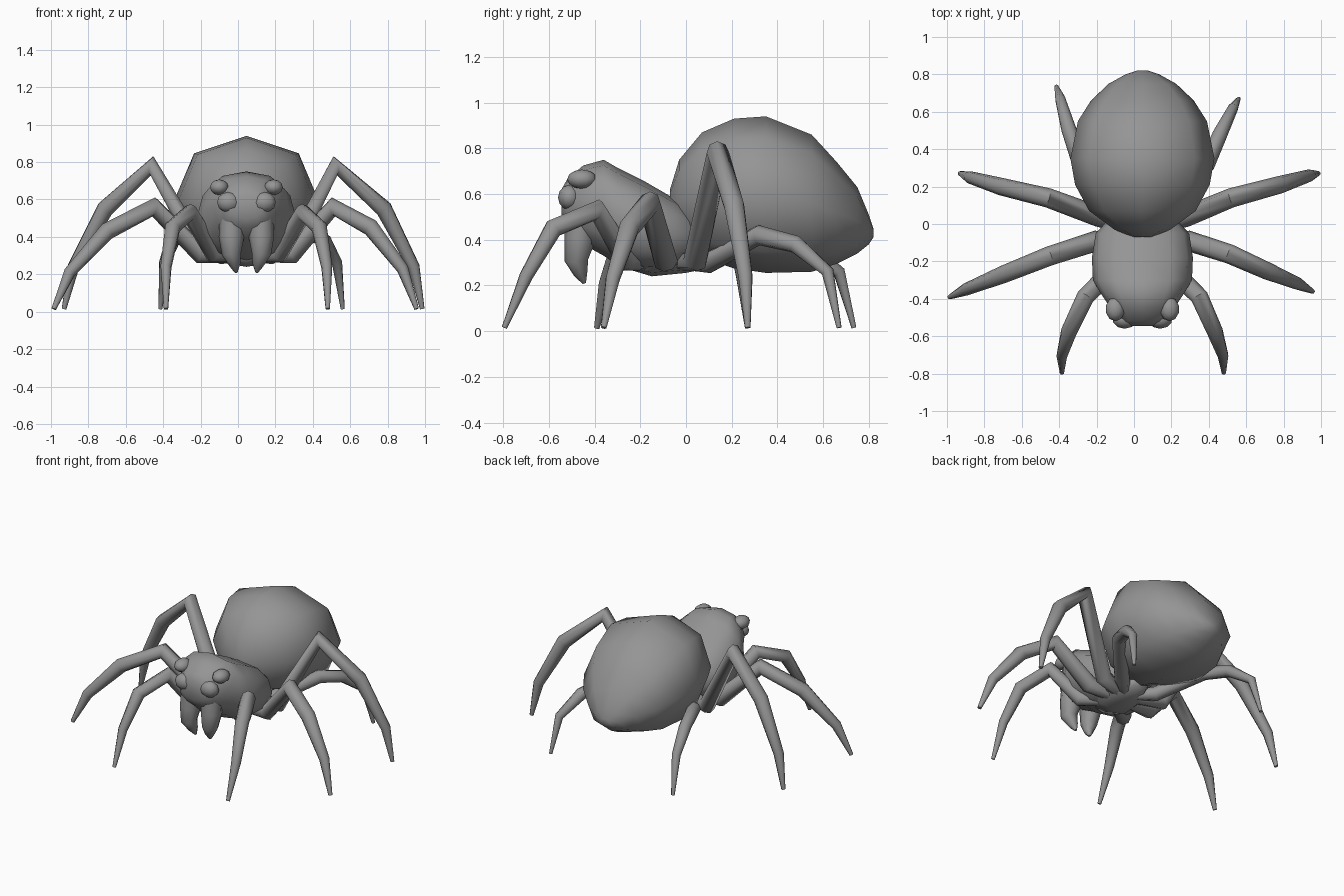
import bpy, bmesh, math
from mathutils import Vector

cube = bpy.data.objects.get("Cube")
if cube:
    bpy.data.objects.remove(cube, do_unlink=True)

CX = 0.045  # body centre line

grey = bpy.data.materials.new("body grey")
grey.use_nodes = True
colour = (0.3, 0.3, 0.3, 1)
grey.diffuse_color = colour
grey.node_tree.nodes["Principled BSDF"].inputs["Base Color"].default_value = colour


def finish(name, bm, angle=60):
    bmesh.ops.recalc_face_normals(bm, faces=bm.faces)
    mesh = bpy.data.meshes.new(name)
    bm.to_mesh(mesh)
    bm.free()
    mesh.materials.append(grey)
    ob = bpy.data.objects.new(name, mesh)
    bpy.context.collection.objects.link(ob)
    bpy.ops.object.select_all(action='DESELECT')
    ob.select_set(True)
    bpy.context.view_layer.objects.active = ob
    bpy.ops.object.shade_smooth_by_angle(angle=math.radians(angle))
    return ob


def loft(name, rings, angle=60):
    """Skin a list of point rings and close both ends."""
    bm = bmesh.new()
    loops = [[bm.verts.new(p) for p in ring] for ring in rings]
    n = len(loops[0])
    for a, b in zip(loops, loops[1:]):
        for i in range(n):
            j = (i + 1) % n
            bm.faces.new((a[i], a[j], b[j], b[i]))
    bm.faces.new(loops[0])
    bm.faces.new(loops[-1])
    return finish(name, bm, angle)


def body(name, sections, sides, power=1.0):
    """Loft along y from (y, bottom, top, half width) sections."""
    rings = []
    for y, bottom, top, w in sections:
        ring = []
        for i in range(sides):
            a = math.tau * i / sides
            s, c = math.sin(a), math.cos(a)
            x = math.copysign(abs(s) ** power, s) * w
            z = math.copysign(abs(c) ** power, c) * (top - bottom) / 2
            ring.append((CX + x, y, (top + bottom) / 2 + z))
        rings.append(ring)
    return loft(name, rings, 80)


def tube(name, points, radii, sides=8):
    """Tapered limb with mitred joints."""
    pts = [Vector(p) for p in points]
    rings = []
    for i, p in enumerate(pts):
        d0 = (p - pts[max(i - 1, 0)]).normalized()
        d1 = (pts[min(i + 1, len(pts) - 1)] - p).normalized()
        t = (d0 + d1).normalized()
        # the bending plane is vertical, so use its normal as reference
        flat = pts[-1] - pts[0]
        side = Vector((-flat.y, flat.x, 0)).normalized()
        if name.startswith("fang"):
            side = Vector((1, 0, 0))
        side = (side - t * side.dot(t)).normalized()
        up = t.cross(side)
        rings.append([p + radii[i] * (math.cos(math.tau * k / sides) * side
                                      + math.sin(math.tau * k / sides) * up)
                      for k in range(sides)])
    return loft(name, rings, 60)


def bump(name, loc, scale):
    bm = bmesh.new()
    bmesh.ops.create_uvsphere(bm, u_segments=10, v_segments=6, radius=1)
    for v in bm.verts:
        v.co = Vector(loc) + Vector([a * b for a, b in zip(v.co, scale)])
    return finish(name, bm, 80)


# Abdomen
body("abdomen", [
    (-0.07, 0.50, 0.62, 0.05), (-0.03, 0.41, 0.75, 0.15),
    (0.07, 0.32, 0.87, 0.285), (0.21, 0.275, 0.93, 0.36),
    (0.35, 0.255, 0.94, 0.385), (0.55, 0.26, 0.86, 0.345),
    (0.66, 0.295, 0.74, 0.275), (0.75, 0.34, 0.63, 0.18),
    (0.80, 0.38, 0.51, 0.09), (0.82, 0.41, 0.45, 0.03)], 8, 0.92)

# Head and thorax in one shell
body("cephalothorax", [
    (0.09, 0.32, 0.48, 0.12), (-0.05, 0.27, 0.58, 0.25),
    (-0.18, 0.26, 0.655, 0.27), (-0.30, 0.29, 0.715, 0.265),
    (-0.36, 0.33, 0.75, 0.23), (-0.45, 0.38, 0.725, 0.17),
    (-0.52, 0.45, 0.665, 0.13), (-0.545, 0.50, 0.62, 0.09)], 12, 0.85)

# Underside plate where the legs meet
body("sternum", [(-0.25, 0.27, 0.35, 0.08), (-0.15, 0.24, 0.35, 0.14),
                 (0.0, 0.255, 0.35, 0.13), (0.12, 0.28, 0.36, 0.06)], 8)

# Paired brow bumps, eye bumps and fangs
for label, s in (("left", 1), ("right", -1)):
    bump("brow_" + label, (CX + s * 0.145, -0.455, 0.665), (0.052, 0.065, 0.042))
    bump("eye_" + label, (CX + s * 0.095, -0.51, 0.585), (0.065, 0.05, 0.055))
    tube("fang_" + label,
         [(CX + s * 0.075, -0.45, 0.54), (CX + s * 0.08, -0.465, 0.40),
          (CX + s * 0.08, -0.48, 0.31), (CX + s * 0.062, -0.46, 0.25),
          (CX + s * 0.055, -0.445, 0.21)],
         [0.07, 0.068, 0.052, 0.03, 0.008])

# Legs: hip joint, knee, shin, ankle and tip, all starting under the thorax
LEG_RADII = [0.035, 0.055, 0.052, 0.047, 0.033, 0.013]


def leg(name, hip, knee, shin, ankle, tip, thick=1.0):
    root = (CX, -0.08 + 0.3 * (hip[1] + 0.08), 0.30)
    tube(name, [root, hip, knee, shin, ankle, tip], [r * thick for r in LEG_RADII])


leg("front_leg_right", (-0.13, -0.26, 0.31), (-0.26, -0.39, 0.53),
    (-0.35, -0.58, 0.45), (-0.385, -0.70, 0.24), (-0.385, -0.795, 0.015), 0.92)
leg("front_leg_left", (0.22, -0.26, 0.31), (0.35, -0.39, 0.53),
    (0.435, -0.58, 0.45), (0.475, -0.70, 0.24), (0.48, -0.795, 0.015), 0.92)
leg("second_leg_right", (-0.20, -0.09, 0.31), (-0.45, -0.17, 0.56),
    (-0.70, -0.27, 0.43), (-0.90, -0.35, 0.21), (-0.985, -0.39, 0.015))
leg("second_leg_left", (0.29, -0.09, 0.31), (0.51, -0.16, 0.56),
    (0.71, -0.25, 0.45), (0.88, -0.32, 0.23), (0.955, -0.36, 0.015))
leg("third_leg_right", (-0.19, 0.04, 0.31), (-0.46, 0.14, 0.78),
    (-0.71, 0.20, 0.55), (-0.88, 0.25, 0.24), (-0.93, 0.27, 0.015))
leg("third_leg_left", (0.28, 0.04, 0.31), (0.52, 0.14, 0.78),
    (0.78, 0.21, 0.55), (0.94, 0.26, 0.24), (0.985, 0.27, 0.015))
leg("rear_leg_right", (-0.09, 0.10, 0.30), (-0.29, 0.33, 0.42),
    (-0.35, 0.51, 0.38), (-0.395, 0.67, 0.26), (-0.415, 0.735, 0.015), 0.85)
leg("rear_leg_left", (0.18, 0.10, 0.30), (0.39, 0.32, 0.42),
    (0.46, 0.48, 0.38), (0.53, 0.62, 0.26), (0.56, 0.67, 0.015), 0.85)
